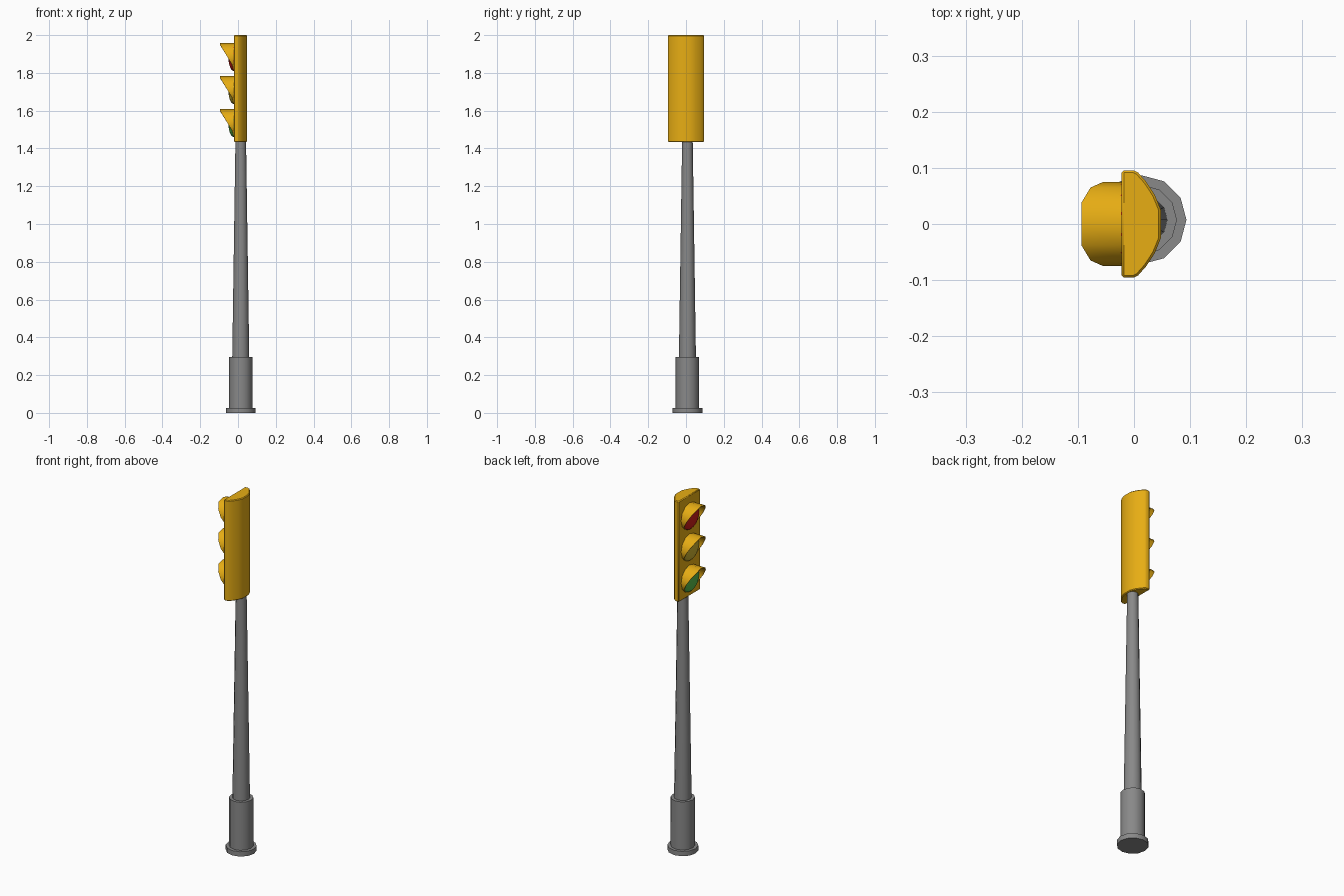
import bpy, bmesh
from math import sin, cos, pi, radians
from mathutils import Matrix, Vector

cube = bpy.data.objects.get("Cube")
if cube:
    bpy.data.objects.remove(cube, do_unlink=True)


def material(name, rgb):
    mat = bpy.data.materials.new(name)
    mat.use_nodes = True
    mat.diffuse_color = (*rgb, 1)
    mat.node_tree.nodes["Principled BSDF"].inputs["Base Color"].default_value = (*rgb, 1)
    return mat


GREY = material("grey metal", (0.25, 0.25, 0.25))
YELLOW = material("yellow paint", (0.82, 0.43, 0.007))
RED = material("red lens", (0.62, 0.012, 0.009))
AMBER = material("amber lens", (0.6, 0.44, 0.03))
GREEN = material("green lens", (0.1, 0.5, 0.07))

SIDES = 12
FACE_X = -0.022      # plane that carries the lamps


def finish(name, bm, mat, bevel=0):
    bmesh.ops.recalc_face_normals(bm, faces=bm.faces[:])
    mesh = bpy.data.meshes.new(name)
    bm.to_mesh(mesh)
    bm.free()
    mesh.materials.append(mat)
    obj = bpy.data.objects.new(name, mesh)
    bpy.context.collection.objects.link(obj)
    if bevel:
        mod = obj.modifiers.new("Bevel", "BEVEL")
        mod.width, mod.segments = bevel, 1
        mod.limit_method, mod.angle_limit = "ANGLE", radians(50)
    bpy.ops.object.select_all(action="DESELECT")
    obj.select_set(True)
    bpy.context.view_layer.objects.active = obj
    bpy.ops.object.shade_smooth_by_angle(angle=radians(40))


def post_section(name, z0, z1, r0, r1):
    bm = bmesh.new()
    place = Matrix.Translation((0.0145, 0.0075, (z0 + z1) / 2))
    bmesh.ops.create_cone(bm, cap_ends=True, segments=SIDES, radius1=r0,
                          radius2=r1, depth=z1 - z0, matrix=place)
    finish(name, bm, GREY)


# Post: foot plate, sleeve and tapering pole
post_section("foot_plate", 0, 0.027, 0.079, 0.079)
post_section("sleeve", 0.027, 0.297, 0.062, 0.062)
post_section("pole", 0.297, 1.445, 0.045, 0.028)

# Housing: flat lamp side, rounded back
half = [(FACE_X, 0.0955), (0, 0.0955), (0.007, 0.092),
        (0.022, 0.075), (0.037, 0.052), (0.048, 0.025)]
outline = half + [(x, -y) for x, y in reversed(half)]
bm = bmesh.new()
base = bm.faces.new([bm.verts.new((x, y, 1.434)) for x, y in outline])
top = bmesh.ops.extrude_face_region(bm, geom=[base])
bmesh.ops.translate(bm, vec=(0, 0, 0.566),
                    verts=[v for v in top["geom"] if isinstance(v, bmesh.types.BMVert)])
finish("housing", bm, YELLOW, bevel=0.004)


def visor(name, z):
    """Hood cut on a slant, longest at the top and open at the bottom."""
    def front_x(height):
        return min(FACE_X - 0.001, max(-0.094, -0.094 + 0.6 * (0.065 - height)))

    bm = bmesh.new()
    rings = []
    for i in range(-5, 6):
        a = 2 * pi * i / SIDES
        ring = []
        for radius, at_front in ((0.075, 0), (0.075, 1), (0.072, 1), (0.072, 0)):
            x = front_x(0.075 * cos(a)) if at_front else FACE_X + 0.002
            ring.append(bm.verts.new((x, radius * sin(a), z + radius * cos(a))))
        rings.append(ring)
    for ring, after in zip(rings, rings[1:]):
        for j in range(4):
            k = (j + 1) % 4
            bm.faces.new((ring[j], ring[k], after[k], after[j]))
    bm.faces.new(rings[0])
    bm.faces.new(rings[-1])
    finish(name, bm, YELLOW)


def lens(name, z, mat):
    """Shallow dome on the lamp side."""
    bm = bmesh.new()
    bmesh.ops.create_uvsphere(bm, u_segments=24, v_segments=12, radius=1,
                              matrix=Matrix.Rotation(pi / 2, 4, "Y"))
    bmesh.ops.bisect_plane(bm, geom=bm.verts[:] + bm.edges[:] + bm.faces[:],
                           plane_co=(0, 0, 0), plane_no=(1, 0, 0), clear_outer=True)
    bmesh.ops.scale(bm, vec=(0.029, 0.073, 0.073), verts=bm.verts[:])
    bmesh.ops.translate(bm, vec=Vector((FACE_X, 0, z)), verts=bm.verts[:])
    finish(name, bm, mat)


# Lamps, top to bottom
for i, (label, mat) in enumerate((("red", RED), ("amber", AMBER), ("green", GREEN))):
    height = 1.883 - 0.175 * i
    visor(label + "_visor", height)
    lens(label + "_lens", height, mat)
